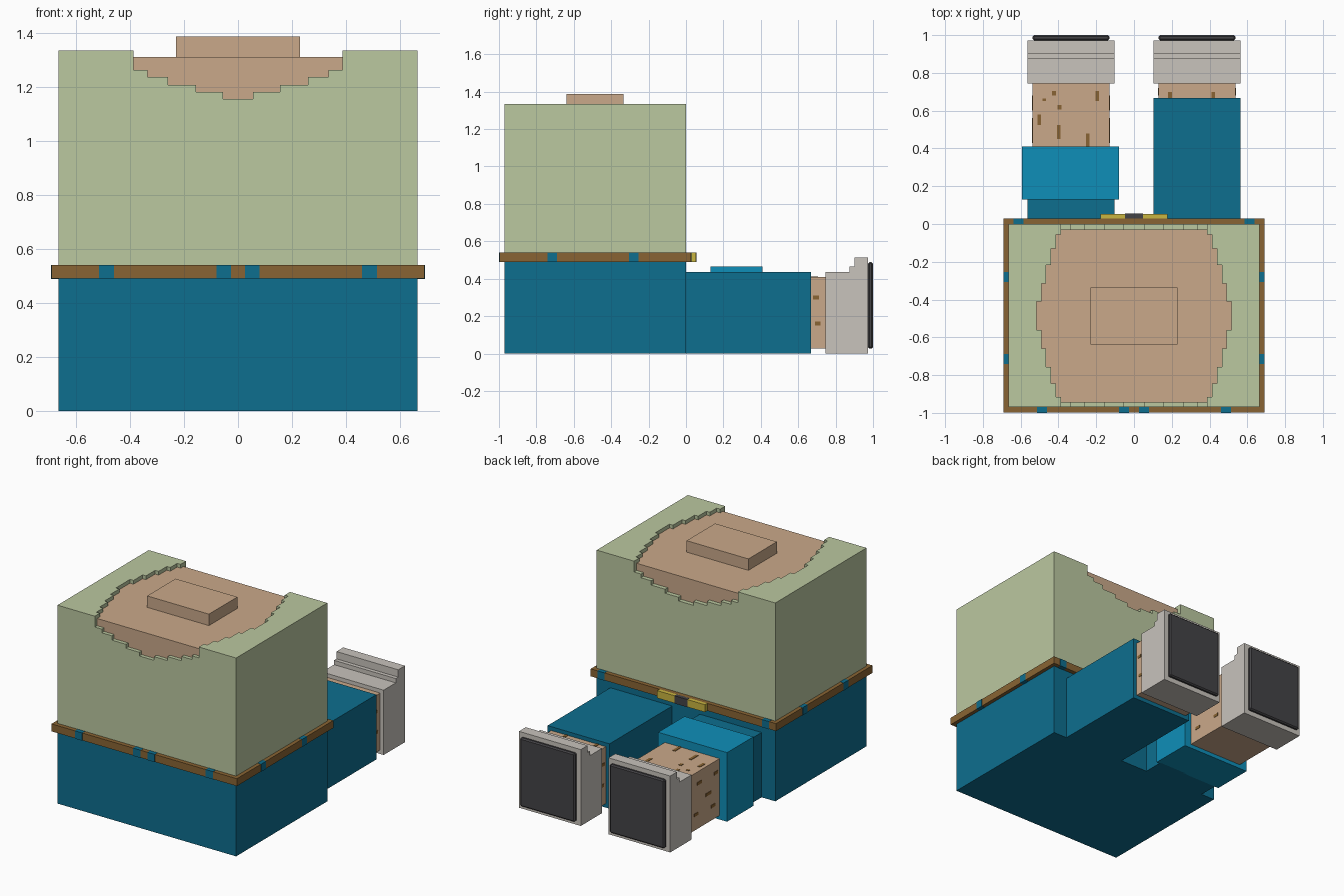
import bpy, bmesh
from mathutils import Vector

if "Cube" in bpy.data.objects:
    bpy.data.objects.remove(bpy.data.objects["Cube"])


def material(name, r, g, b):
    def lin(c):
        c /= 255
        return c / 12.92 if c <= 0.04045 else ((c + 0.055) / 1.055) ** 2.4
    m = bpy.data.materials.new(name)
    m.diffuse_color = (lin(r), lin(g), lin(b), 1)
    m.use_nodes = True
    m.node_tree.nodes["Principled BSDF"].inputs["Base Color"].default_value = m.diffuse_color
    return m


GREEN = material("shirt green", 187, 200, 160)
BLUE = material("trouser blue", 13, 110, 143)
LIGHT = material("cuff light blue", 15, 143, 185)
SKIN = material("skin tan", 202, 169, 138)
BROWN = material("leather brown", 137, 100, 51)
GREY = material("shoe grey", 200, 195, 188)
DARK = material("sole dark grey", 68, 67, 70)
GOLD = material("buckle gold", 202, 182, 65)


def prism(name, pts, axis, lo, hi, mat):
    """Extrude a 2D outline along axis 0 (yz), 1 (xz) or 2 (xy)."""
    def place(p, d):
        c = list(p)
        c.insert(axis, d)
        return Vector(c)
    bm = bmesh.new()
    a = [bm.verts.new(place(p, lo)) for p in pts]
    b = [bm.verts.new(place(p, hi)) for p in pts]
    bm.faces.new(a)
    bm.faces.new(b[::-1])
    for i in range(len(pts)):
        j = (i + 1) % len(pts)
        bm.faces.new((a[i], b[i], b[j], a[j]))
    bmesh.ops.recalc_face_normals(bm, faces=bm.faces)
    me = bpy.data.meshes.new(name)
    bm.to_mesh(me)
    bm.free()
    me.materials.append(mat)
    ob = bpy.data.objects.new(name, me)
    bpy.context.collection.objects.link(ob)
    return ob


def box(name, x0, x1, y0, y1, z0, z1, mat):
    return prism(name, [(x0, y0), (x1, y0), (x1, y1), (x0, y1)], 2, z0, z1, mat)


# Torso: pelvis, skin core and neck
box("pelvis", -.665, .665, -.97, 0, 0, .49, BLUE)
box("torso_skin", -.64, .64, -.945, -.028, .54, 1.31, SKIN)
box("neck", -.23, .23, -.638, -.335, 1.31, 1.387, SKIN)

# Shirt shell: front and back panels with a stepped neckline
steps = [(.387, 1.262), (.335, 1.237), (.26, 1.208), (.155, 1.181), (.055, 1.156)]
half, z = [], 1.335
for x, zn in steps:
    half += [(x, z), (x, zn)]
    z = zn
panel = ([(-.665, .54), (.665, .54), (.665, 1.335)] + half
         + [(-x, zz) for x, zz in reversed(half)] + [(-.665, 1.335)])
prism("shirt_front", panel, 1, -.97, -.945, GREEN)
prism("shirt_back", panel, 1, -.028, 0, GREEN)

# Shirt sides and stepped shoulder plates
rings = [(.516, .075), (.49, .172), (.465, .27), (.439, .357), (.413, .43), (.387, .4585)]
upper, d = [], 0
for x, dn in rings:
    upper += [(x, d), (x, dn)]
    d = dn
upper = upper[1:]
mid = -.4865
edge = [(x, mid - dd) for x, dd in reversed(upper)] + [(x, mid + dd) for x, dd in upper]
outline = edge + [(.64, -.028), (.64, -.945)]
for s, side in ((1, "right"), (-1, "left")):
    prism("shirt_shoulder_" + side, [(s * x, y) for x, y in outline], 2, 1.31, 1.335, GREEN)
    box("shirt_side_" + side, *sorted((s * .64, s * .665)), -.945, -.028, .54, 1.335, GREEN)

# Belt, belt loops and buckle
box("belt", -.69, .69, -.998, .028, .49, .54, BROWN)
for x in (-.487, -.053, .053, .487):
    box("belt_loop_front", x - .027, x + .027, -1, -.965, .489, .541, BLUE)
for s in (-1, 1):
    box("belt_loop_back", s * .612 - .026, s * .612 + .026, -.005, .03, .489, .541, BLUE)
    for y in (-.715, -.28):
        box("belt_loop_side", *sorted((s * .66, s * .692)), y - .026, y + .026, .489, .541, BLUE)
box("buckle", -.178, .178, .028, .053, .49, .54, GOLD)
box("buckle_centre", -.048, .048, .03, .055, .489, .541, DARK)

# Legs, shoes and soles
shoe = [(.745, 0), (.972, 0), (.972, .514), (.9, .514), (.9, .465),
        (.874, .465), (.874, .436), (.745, .436)]
for s, side, end in ((1, "right", .667), (-1, "left", .14)):
    def span(a, b):
        return sorted((s * a, s * b))
    box("trouser_leg_" + side, *span(.103, .563), 0, end, 0, .436, BLUE)
    box("leg_skin_" + side, *span(.13, .537), end, .745, .027, .41, SKIN)
    prism("shoe_" + side, shoe, 0, *span(.103, .563), GREY)
    sole = box("sole_" + side, *span(.13, .537), .972, 1, .027, .488, DARK)
    bev = sole.modifiers.new("bevel", "BEVEL")
    bev.width = .008
    bev.segments = 1
box("rolled_cuff", -.593, -.08, .13, .41, 0, .465, LIGHT)

# Hairs on top of the legs: x, y start, y end
for x, y0, y1 in ((-.423, .68, .705), (-.194, .65, .705), (-.475, .65, .665), (-.395, .605, .63),
                  (-.502, .525, .58), (-.398, .45, .525), (-.245, .41, .48),
                  (.19, .667, .7), (.42, .667, .7)):
    box("leg_hair_top", x - .01, x + .01, y0, y1, .408, .413, BROWN)

# Hairs on the sides of the legs: y start, y end, z
for s, hairs in ((-1, ((.43, .47, .33), (.5, .56, .22), (.6, .65, .33), (.46, .5, .12), (.64, .68, .13))),
                 (1, ((.68, .71, .3), (.69, .72, .16)))):
    for y0, y1, z in hairs:
        for x in (.13, .537):
            box("leg_hair_side", s * x - .003, s * x + .003, y0, y1, z - .01, z + .01, BROWN)
